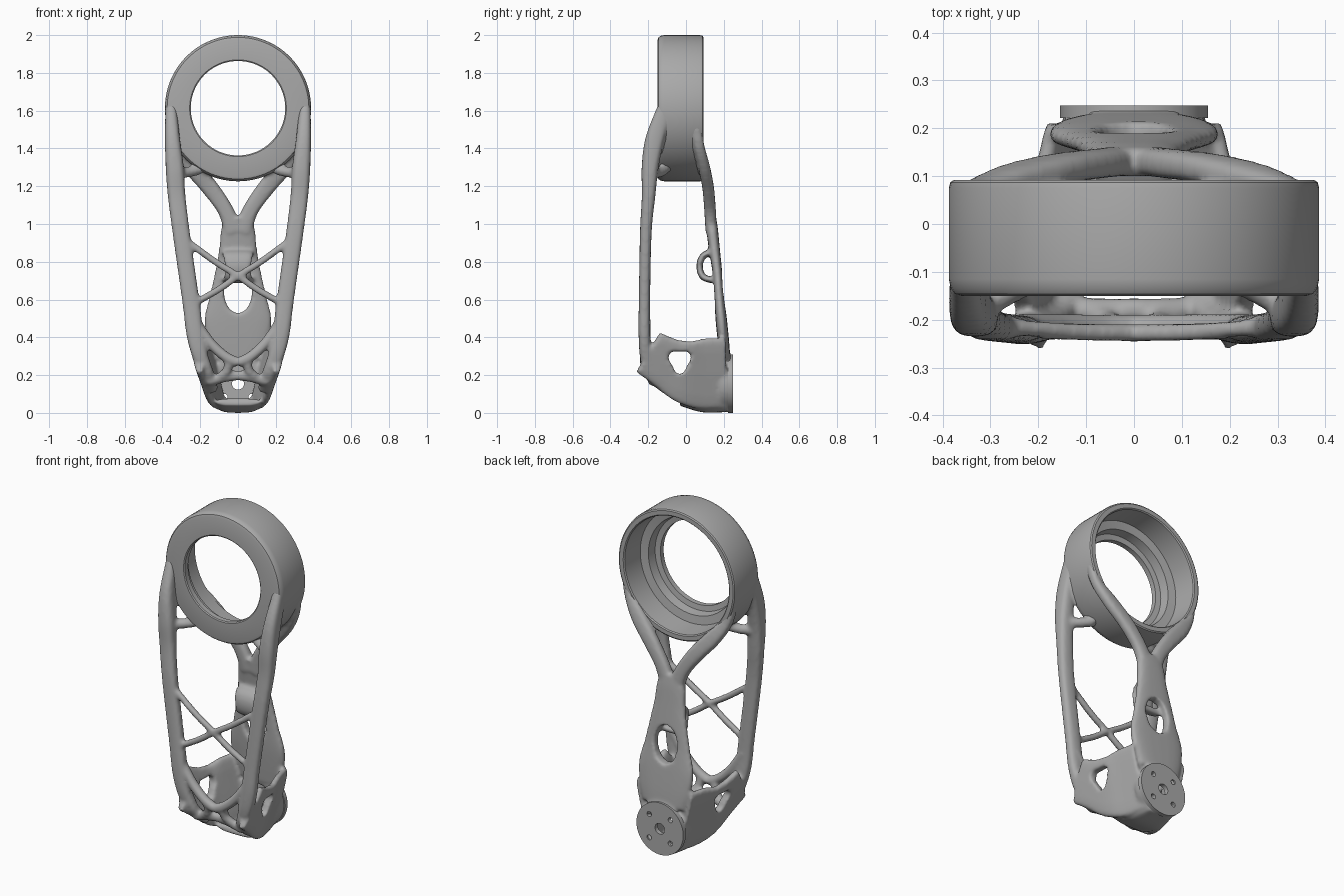
import bpy, bmesh, math
from mathutils import Vector

cube = bpy.data.objects.get("Cube")
if cube:
    bpy.data.objects.remove(cube, do_unlink=True)

grey = bpy.data.materials.new("cast_grey")
grey.use_nodes = True
COLOUR = (0.4, 0.4, 0.4, 1)
grey.diffuse_color = COLOUR
for node in grey.node_tree.nodes:
    if node.type == 'BSDF_PRINCIPLED':
        node.inputs["Base Color"].default_value = COLOUR

X, Z = Vector((1, 0, 0)), Vector((0, 0, 1))
RING_Z, FLANGE_Z = 1.613, 0.155


def make_object(name, bm):
    mesh = bpy.data.meshes.new(name)
    bm.to_mesh(mesh)
    bm.free()
    obj = bpy.data.objects.new(name, mesh)
    bpy.context.collection.objects.link(obj)
    return obj


def loft(name, rings, wrap=False, mirror=False):
    """Skin a row of equal point loops; optionally add a copy mirrored in x."""
    bm = bmesh.new()
    for side in ((1, -1) if mirror else (1,)):
        rows = [[bm.verts.new((side * p[0], p[1], p[2])) for p in r] for r in rings]
        n = len(rows[0])
        pairs = list(zip(rows, rows[1:]))
        if wrap:
            pairs.append((rows[-1], rows[0]))
        else:
            bm.faces.new(rows[0])
            bm.faces.new(rows[-1])
        for a, b in pairs:
            for i in range(n):
                j = (i + 1) % n
                bm.faces.new((a[i], a[j], b[j], b[i]))
    bmesh.ops.recalc_face_normals(bm, faces=bm.faces)
    return make_object(name, bm)


def spline(points, steps=6):
    """Smooth curve through points that carry position, half width, half depth."""
    p = [Vector(q) for q in points]
    p = [p[0] * 2 - p[1]] + p + [p[-1] * 2 - p[-2]]
    out = []
    for a, b, c, d in zip(p, p[1:], p[2:], p[3:]):
        for k in range(steps):
            t = k / steps
            out.append((b * 2 + (c - a) * t + (a * 2 - b * 5 + c * 4 - d) * t * t
                        + (b * 3 - a - c * 3 + d) * t ** 3) * 0.5)
    return out + [p[-2]]


def bar(name, points, axis=X, mirror=False, sides=16, power=0.7):
    """Strut with a rounded section; axis is the direction of its width."""
    path = spline(points)
    pos = [Vector(q[:3]) for q in path]
    rings = []
    for i, q in enumerate(path):
        t = (pos[min(i + 1, len(pos) - 1)] - pos[max(i - 1, 0)]).normalized()
        w = (axis - t * axis.dot(t)).normalized()
        d = t.cross(w)
        ring = []
        for k in range(sides):
            a = math.tau * k / sides
            c, s = math.cos(a), math.sin(a)
            ring.append(pos[i] + w * math.copysign(abs(c) ** power, c) * q[3]
                        + d * math.copysign(abs(s) ** power, s) * q[4])
        rings.append(ring)
    return loft(name, rings, mirror=mirror)


def tube(name, points, r, axis=X, mirror=True):
    return bar(name, [(*p, r, r) for p in points], axis, mirror, power=1)


def lathe(name, profile, z, segments=96):
    """Revolve (radius, y) points about an axis along y."""
    angles = [math.tau * k / segments for k in range(segments)]
    return loft(name, [[(r * math.cos(a), y, z + r * math.sin(a)) for r, y in profile]
                       for a in angles], wrap=True)


def oval(u, v, ru, rv, n=32, lobes=0.0):
    pts = []
    for k in range(n):
        a = math.tau * k / n
        s = 1 + lobes * math.cos(3 * (a + math.pi / 2))
        pts.append((u + ru * s * math.cos(a), v + rv * s * math.sin(a)))
    return pts


def prism(name, outline, along, lo, hi):
    place = (lambda u, v, h: (h, u, v)) if along == 'X' else (lambda u, v, h: (u, h, v))
    return loft(name, [[place(u, v, h) for u, v in outline] for h in (lo, hi)])


def apply_modifiers(obj):
    bpy.context.view_layer.update()
    dg = bpy.context.evaluated_depsgraph_get()
    mesh = bpy.data.meshes.new_from_object(obj.evaluated_get(dg))
    obj.modifiers.clear()
    obj.data = mesh


def cut(obj, cutter):
    cutter.hide_render = True
    mod = obj.modifiers.new("cut", 'BOOLEAN')
    mod.operation, mod.solver, mod.object = 'DIFFERENCE', 'EXACT', cutter
    apply_modifiers(obj)
    bpy.data.objects.remove(cutter, do_unlink=True)


# Front rails, from the sides of the ring down under the foot
parts = [bar("front_rails", [
    (.355, -.11, 1.62, .03, .04), (.347, -.165, 1.45, .04, .05),
    (.335, -.19, 1.3, .048, .045), (.325, -.198, 1.15, .047, .036),
    (.30, -.213, .95, .046, .031), (.248, -.22, .58, .046, .03),
    (.228, -.22, .42, .046, .031), (.2, -.212, .3, .042, .032),
    (.165, -.185, .2, .04, .03), (.14, -.1, .125, .035, .03)], mirror=True)]

# Cross braces and lower struts of the front face
parts += [
    tube("cross_braces", [(.265, -.215, .905), (.12, -.226, .8), (0, -.228, .725),
                          (-.1, -.226, .655), (-.23, -.22, .58)], .019, Z),
    tube("lower_v", [(.235, -.215, .5), (.15, -.215, .375), (.07, -.217, .3),
                     (0, -.217, .265)], .028),
    tube("pillars", [(.05, -.215, .29), (.06, -.2, .22), (.13, -.17, .165)], .025),
    tube("lower_arch", [(.16, -.175, .165), (.06, -.18, .19), (-.02, -.18, .2)], .026, Z),
    tube("ring_links", [(.32, -.175, 1.27), (.26, -.14, 1.275), (.2, -.11, 1.29)], .028, Z),
]

# Side walls of the foot, each with a three-cornered window
walls = bar("side_walls", [
    (.222, -.2, .32, .125, .024), (.2, -.1, .265, .14, .024),
    (.178, 0, .222, .175, .024), (.15, .1, .208, .195, .024),
    (.125, .21, .215, .19, .024)], Vector((.25, 0, 1)), mirror=True, power=.5)
cut(walls, prism("wall_window", oval(-.033, .275, .055, .06, lobes=.18), 'X', -.5, .5))
parts.append(walls)

# Floor of the foot
parts.append(bar("floor", [(0, -.03, .06, .12, .022), (0, .09, .024, .1, .021),
                           (0, .22, .025, .085, .021)]))

# Back column with an oval window and a small bridge
column = bar("back_column", [
    (0, .207, .285, .135, .028), (0, .198, .38, .165, .03), (0, .186, .5, .178, .03),
    (0, .175, .62, .15, .027), (0, .165, .75, .122, .026), (0, .15, .87, .1, .029),
    (0, .137, .98, .088, .031), (0, .128, 1.04, .06, .03)], sides=24)
cut(column, prism("column_window", oval(0, .64, .074, .112), 'Y', -.1, .5))
parts.append(column)
parts.append(bar("bridge", [(0, .15, .86, .085, .017), (0, .09, .83, .08, .017),
                            (0, .072, .775, .07, .017), (0, .09, .72, .075, .017),
                            (0, .15, .7, .09, .017)]))

# Back arms that fork up to the ring
parts.append(bar("back_arms", [
    (.02, .133, .96, .05, .03), (.07, .127, 1.08, .042, .031),
    (.155, .116, 1.2, .046, .031), (.25, .094, 1.31, .045, .031),
    (.328, .068, 1.42, .028, .028), (.362, .055, 1.56, .018, .025)], mirror=True))

# Cores that fuse the frame to the ring and the flange
for name, z, inner, outer, lo, hi in (("ring_core", RING_Z, .354, .382, -.135, .08),
                                      ("flange_core", FLANGE_Z, .1, .15, .185, .24)):
    parts.append(lathe(name, [(inner, lo), (outer, lo), (outer, hi), (inner, hi)], z))

# Fuse all struts into one smooth casting
bm = bmesh.new()
for part in parts:
    bm.from_mesh(part.data)
    bpy.data.objects.remove(part, do_unlink=True)
frame = make_object("frame", bm)
remesh = frame.modifiers.new("fuse", 'REMESH')
remesh.mode, remesh.voxel_size, remesh.use_smooth_shade = 'VOXEL', .01, True
soften = frame.modifiers.new("soften", 'SMOOTH')
soften.factor, soften.iterations = .5, 6
apply_modifiers(frame)

# Bearing ring with a stepped bore and a front lip
ring = lathe("bearing_ring", [
    (.25, -.145), (.256, -.15), (.362, -.15), (.375, -.146), (.383, -.135), (.387, -.115),
    (.387, .075), (.384, .087), (.377, .092), (.352, .092), (.346, .086), (.338, -.05),
    (.29, -.058), (.282, -.11), (.25, -.115)], RING_Z)

# Mounting flange with a centre hole and four bolt holes
flange = prism("mounting_flange", oval(0, FLANGE_Z, .155, .155, 64), 'Y', .222, .248)
cut(flange, prism("centre_hole", oval(0, FLANGE_Z, .032, .032), 'Y', 0, .4))
for sx in (-1, 1):
    for sz in (-1, 1):
        cut(flange, prism("bolt_hole", oval(sx * .07, FLANGE_Z + sz * .07, .015, .015, 20),
                          'Y', 0, .4))

for obj, angle in ((frame, 70), (ring, 30), (flange, 30)):
    obj.data.materials.clear()
    obj.data.materials.append(grey)
    bpy.ops.object.select_all(action='DESELECT')
    obj.select_set(True)
    bpy.context.view_layer.objects.active = obj
    bpy.ops.object.shade_smooth_by_angle(angle=math.radians(angle))
